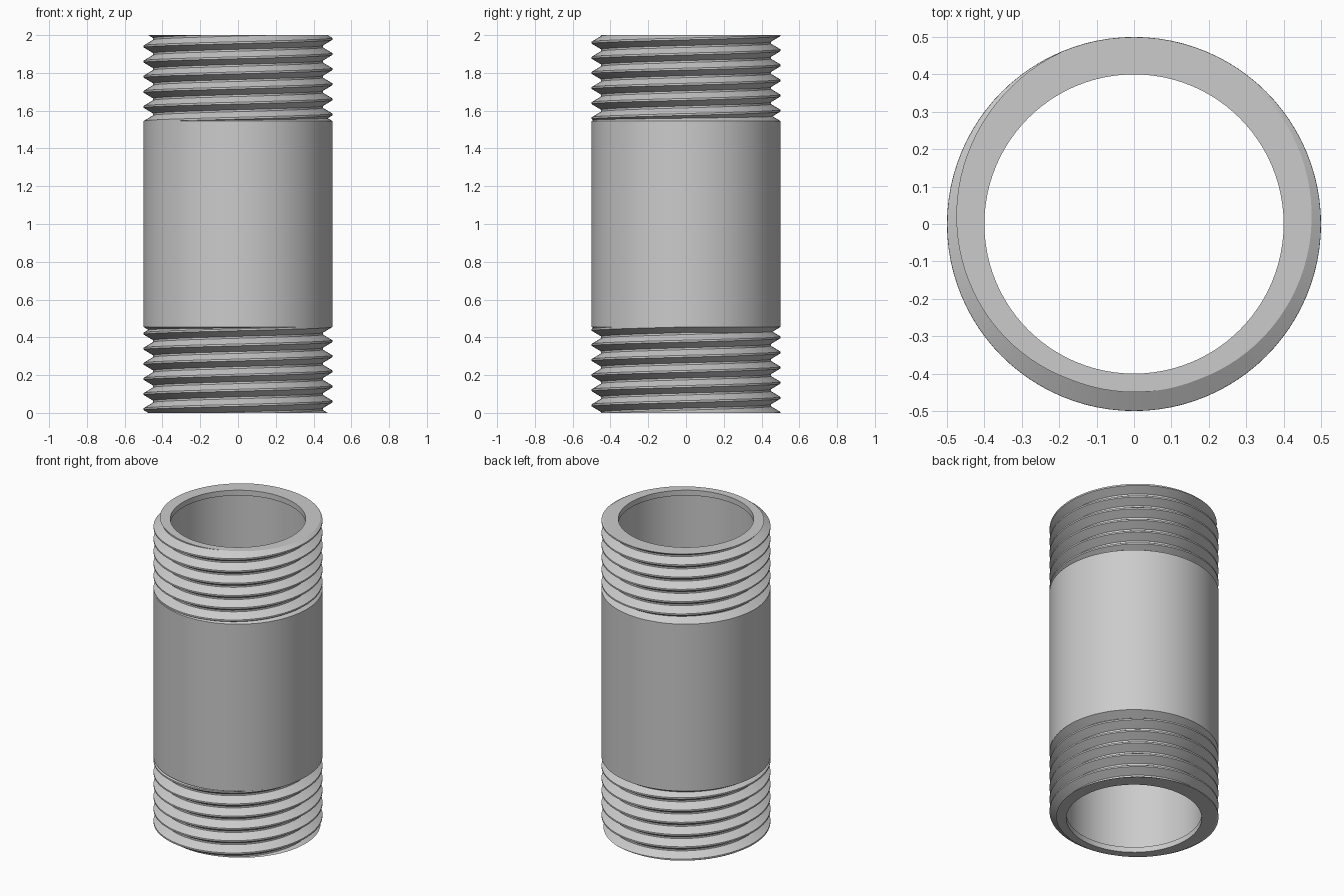
import bpy, bmesh, math

if "Cube" in bpy.data.objects:
    bpy.data.objects.remove(bpy.data.objects["Cube"])

SEG = 96            # sides around the pipe
PITCH = 0.08        # thread spacing
CREST, ROOT, BORE = 0.5, 0.45, 0.4
SHOULDER = 1.545    # where the upper thread meets the sleeve

steel = bpy.data.materials.new("light grey steel")
steel.diffuse_color = (0.6, 0.6, 0.6, 1)
steel.use_nodes = True
steel.node_tree.nodes["Principled BSDF"].inputs["Base Color"].default_value = steel.diffuse_color


def skin(name, column):
    """Sweep a column of (radius, z) points, given per turn fraction, round z."""
    bm = bmesh.new()
    cols = []
    for i in range(SEG + 1):
        a = 2 * math.pi * i / SEG
        cols.append([bm.verts.new((r * math.cos(a), r * math.sin(a), z))
                     for r, z in column(i / SEG)])
    for c, d in zip(cols, cols[1:]):
        for j in range(len(c) - 1):
            bm.faces.new((c[j], d[j], d[j + 1], c[j + 1]))
    bmesh.ops.remove_doubles(bm, verts=bm.verts[:], dist=1e-5)
    bmesh.ops.dissolve_degenerate(bm, dist=1e-5, edges=bm.edges[:])
    mesh = bpy.data.meshes.new(name)
    bm.to_mesh(mesh)
    bm.free()
    mesh.materials.append(steel)
    ob = bpy.data.objects.new(name, mesh)
    bpy.context.collection.objects.link(ob)
    bpy.ops.object.select_all(action='DESELECT')
    ob.select_set(True)
    bpy.context.view_layer.objects.active = ob
    bpy.ops.object.shade_smooth_by_angle(angle=math.radians(30))
    return ob


def thread_column(t):
    """Cut through the right-hand thread, closed by the end rim."""
    pts = []
    for k in range(-8, 3):
        crest_z = 2 + (t - 0.25 + k) * PITCH
        for off in (-0.035, -0.005, 0.005, 0.035):
            z = min(max(crest_z + off, SHOULDER - 0.01), 2.0)
            d = (z - crest_z + PITCH / 2) % PITCH - PITCH / 2
            f = min(max((abs(d) - 0.005) / 0.03, 0), 1)
            pts.append((CREST - 0.0005 - f * (CREST - ROOT), z))
    return pts + [(BORE, 2.0)]


# Threaded ends: the lower one is the upper one turned end over end
skin("upper_thread", thread_column)
lower = skin("lower_thread", thread_column)
lower.rotation_euler = (0, math.pi, 0)
lower.location = (0, 0, 2)

# Plain middle sleeve with conical shoulders running into the threads
low = 2 - SHOULDER
sleeve = [(ROOT - 0.005, low - 0.033), (CREST, low), (CREST, SHOULDER),
          (ROOT - 0.005, SHOULDER + 0.033)]
skin("sleeve", lambda t: sleeve)

# Bore with a shallow lip at each end
bore = [(BORE, 2), (BORE, 1.965), (BORE + 0.01, 1.965),
        (BORE + 0.01, 0.035), (BORE, 0.035), (BORE, 0)]
skin("bore", lambda t: bore)
